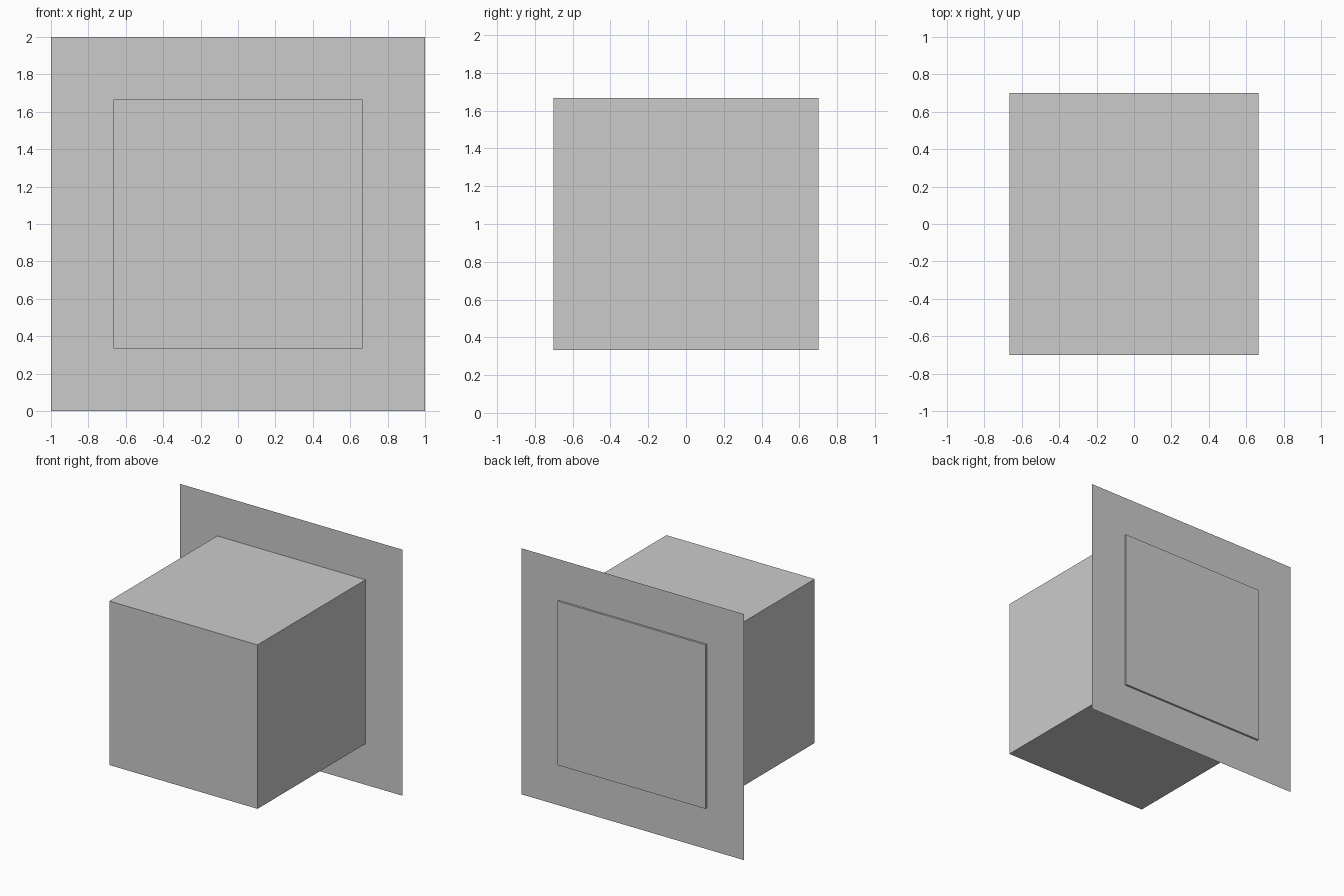
import bpy

if "Cube" in bpy.data.objects:
    bpy.data.objects.remove(bpy.data.objects["Cube"])

# Solid block, two thirds of the panel's width
bpy.ops.mesh.primitive_cube_add(size=1, location=(0, 0, 1))
block = bpy.context.object
block.name = "block"
block.scale = (1.333, 1.402, 1.333)

# Thin square panel standing upright just in front of the block's back face
bpy.ops.mesh.primitive_plane_add(size=2, location=(0, 0.685, 1), rotation=(1.5707963, 0, 0))
panel = bpy.context.object
panel.name = "back_panel"
